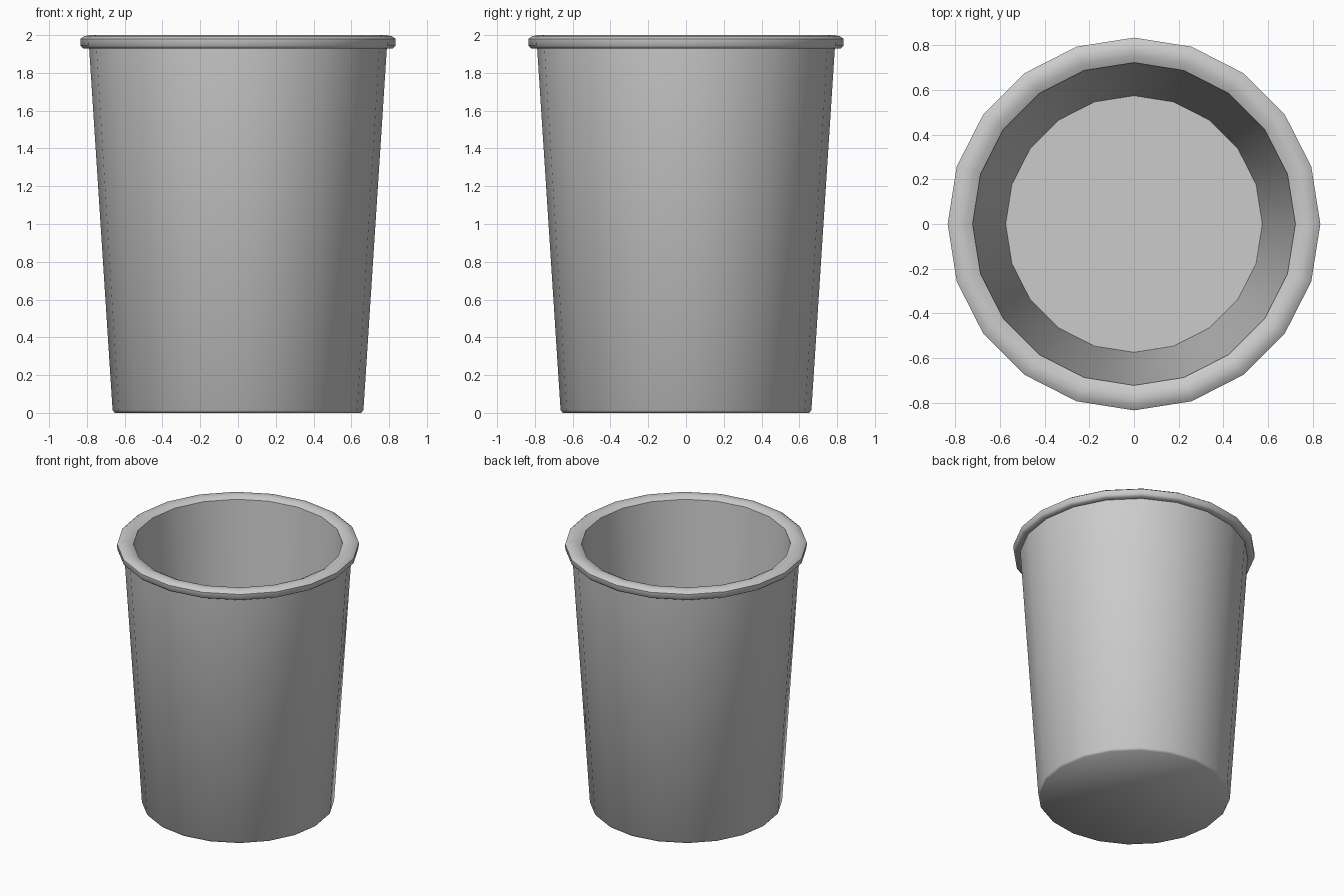
import bpy, bmesh
from math import sin, cos, tau, radians

if "Cube" in bpy.data.objects:
    bpy.data.objects.remove(bpy.data.objects["Cube"])

SIDES = 20


def lathe(name, profile):
    """Revolve an (r, z) profile; r = 0 is not used, the ends are capped."""
    bm = bmesh.new()
    rings = [[bm.verts.new((r * cos(tau * i / SIDES), r * sin(tau * i / SIDES), z))
              for i in range(SIDES)] for r, z in profile]
    for a, b in zip(rings, rings[1:]):
        for i in range(SIDES):
            j = (i + 1) % SIDES
            bm.faces.new((a[i], a[j], b[j], b[i]))
    bm.faces.new(rings[0][::-1])
    bm.faces.new(rings[-1])
    bmesh.ops.recalc_face_normals(bm, faces=bm.faces)
    mesh = bpy.data.meshes.new(name)
    bm.to_mesh(mesh)
    bm.free()
    obj = bpy.data.objects.new(name, mesh)
    bpy.context.collection.objects.link(obj)
    bpy.ops.object.select_all(action='DESELECT')
    obj.select_set(True)
    bpy.context.view_layer.objects.active = obj
    bpy.ops.object.shade_smooth_by_angle(angle=radians(50))
    return obj


# Tapered cup: underside, outer wall, rolled lip, inner wall, floor
lathe("cup", [
    (0.652, 0.0), (0.664, 0.014),
    (0.788, 1.93),
    (0.82, 1.93), (0.834, 1.943), (0.835, 1.98),
    (0.815, 1.994), (0.785, 2.0), (0.755, 1.996), (0.723, 1.98),
    (0.575, 0.07),
])
